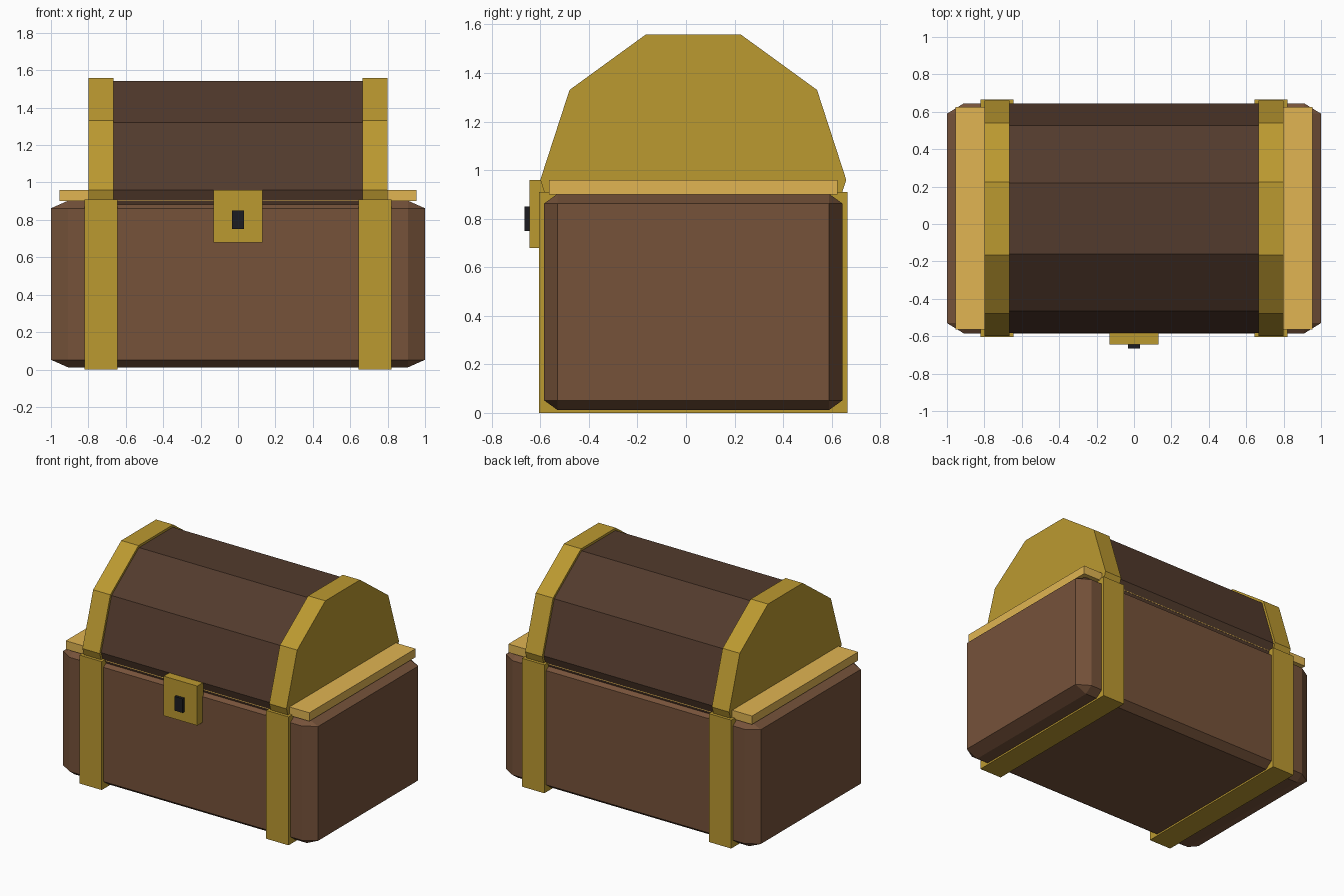
import bpy, bmesh
from math import radians
from mathutils import Matrix

if "Cube" in bpy.data.objects:
    bpy.data.objects.remove(bpy.data.objects["Cube"])

CY = 0.03      # depth centre of the chest
SPRING = 0.96  # height of the lid axis


def material(name, rgb):
    m = bpy.data.materials.new(name)
    m.diffuse_color = (*rgb, 1)
    m.use_nodes = True
    m.node_tree.nodes["Principled BSDF"].inputs["Base Color"].default_value = m.diffuse_color
    return m


wood = material("wood", (0.18, 0.085, 0.042))
dark_wood = material("dark_wood", (0.085, 0.043, 0.026))
brass = material("brass", (0.5, 0.32, 0.03))
pale_trim = material("pale_trim", (0.75, 0.46, 0.085))
iron = material("iron", (0.012, 0.012, 0.015))


def finish(name, bm, mat):
    me = bpy.data.meshes.new(name)
    bmesh.ops.recalc_face_normals(bm, faces=bm.faces)
    bm.to_mesh(me)
    bm.free()
    me.materials.append(mat)
    ob = bpy.data.objects.new(name, me)
    bpy.context.collection.objects.link(ob)
    return ob


def box(name, x, y, z, mat, bevel=0):
    """Box between (min, max) pairs; the bevel is cut on the unit cube, so it scales with each side."""
    bm = bmesh.new()
    bmesh.ops.create_cube(bm, size=1)
    if bevel:
        bmesh.ops.bevel(bm, geom=bm.edges[:], offset=bevel, segments=1,
                        affect='EDGES', profile=0.5)
    size = [b - a for a, b in (x, y, z)]
    mid = [(a + b) / 2 for a, b in (x, y, z)]
    bm.transform(Matrix.Translation(mid) @ Matrix.Diagonal((*size, 1)))
    return finish(name, bm, mat)


def decagon(name, x0, x1, r, mat):
    """Ten-sided drum lying along x; its lower half sits inside the chest."""
    bm = bmesh.new()
    bmesh.ops.create_cone(bm, cap_ends=True, segments=10, radius1=r, radius2=r,
                          depth=x1 - x0)
    # corners point along y so the top is a flat facet
    spin = Matrix.Rotation(radians(90), 4, 'Y')
    bm.transform(spin)
    best = max(bm.verts, key=lambda v: v.co.z).co.z
    if best > r * 0.99:
        bm.transform(Matrix.Rotation(radians(18), 4, 'X'))
    bm.transform(Matrix.Translation(((x0 + x1) / 2, CY, SPRING)))
    return finish(name, bm, mat)


# Chest body, rim and faceted lid
box("chest_body", (-1, 1), (-0.585, 0.645), (0.012, 0.902), wood, bevel=0.045)
box("rim", (-0.955, 0.955), (-0.565, 0.625), (0.9, 0.96), pale_trim)
decagon("lid", -0.7, 0.7, 0.613, dark_wood)

# Metal straps round the body and bands on the lid ends
for side, s in (("left", -1), ("right", 1)):
    box(f"{side}_strap", tuple(sorted((s * 0.645, s * 0.82))), (-0.605, 0.665),
        (0, 0.91), brass)
    decagon(f"{side}_lid_band", *sorted((s * 0.665, s * 0.8)), 0.63, brass)

# Latch plate and keyhole
box("latch", (-0.132, 0.132), (-0.645, -0.575), (0.68, 0.96), brass)
box("keyhole", (-0.032, 0.032), (-0.665, -0.635), (0.75, 0.85), iron)
